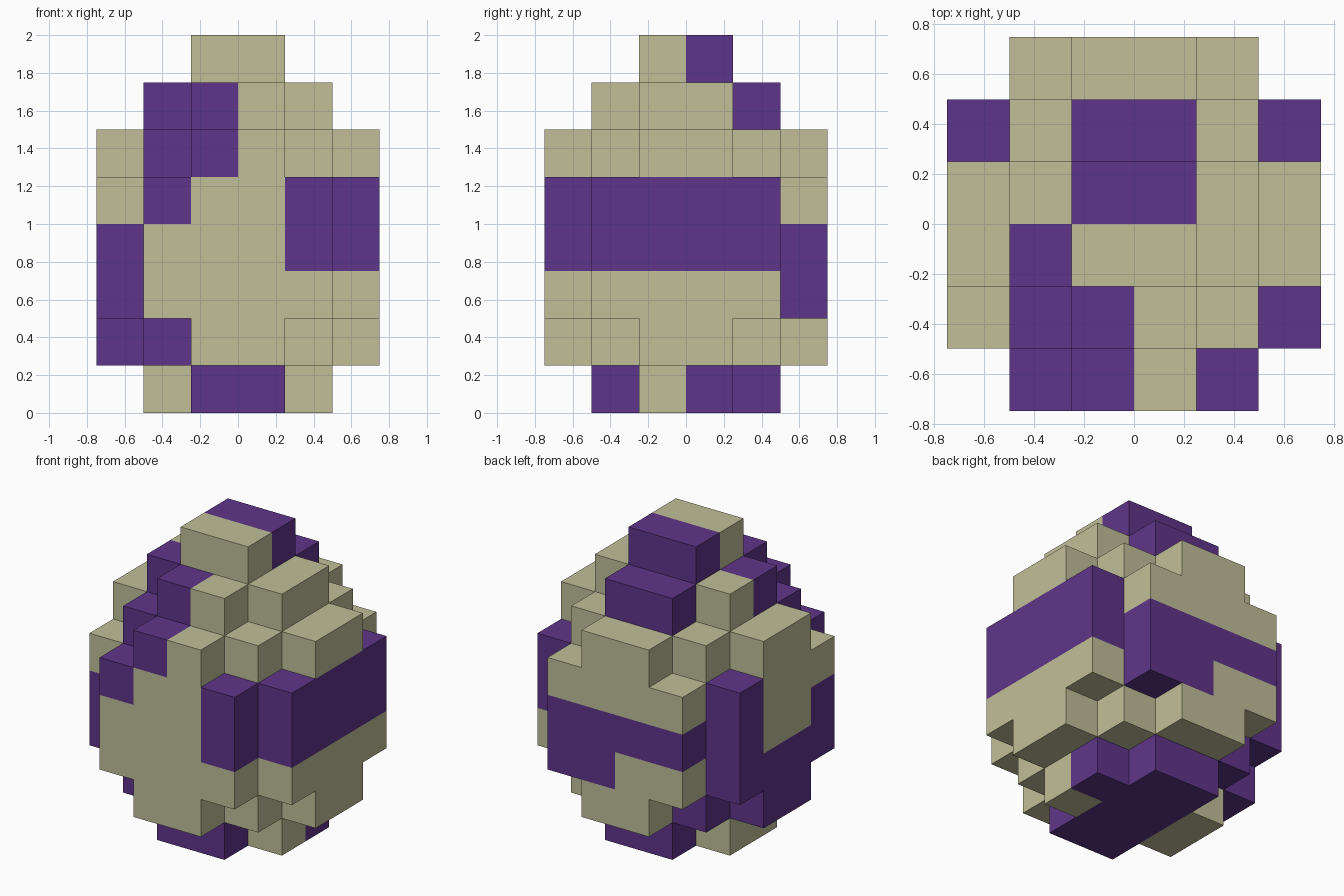
import bpy, bmesh
from mathutils import Vector

cube = bpy.data.objects.get("Cube")
if cube:
    bpy.data.objects.remove(cube, do_unlink=True)

STEP = 0.25  # edge length of one block

# Half width (in blocks) of each row of a layer, from its middle row outwards
SMALL, CAP, ROUND, WIDE = (1,), (2, 1), (3, 2, 1), (3, 3, 2)
LAYERS = [CAP, ROUND, WIDE, WIDE, WIDE, ROUND, CAP, SMALL]

# Purple patches as block ranges: x0, x1, y0, y1, z0, z1
PATCHES = [
    (-1, 1, 0, 2, 6, 8),      # crown
    (-2, 0, -2, 0, 6, 7),     # stepped stripe running down the front
    (-2, 0, -3, -1, 5, 6),
    (-2, -1, -3, -2, 4, 5),
    (1, 3, -3, 2, 3, 5),      # band around the +x side
    (-2, 2, 2, 3, 3, 4),      # band across the back
    (0, 2, 2, 3, 2, 3),
    (-3, -2, 1, 2, 2, 5),     # hook on the -x side
    (-3, -2, -2, -1, 3, 4),
    (-3, -2, -2, 2, 2, 3),
    (-3, -1, -2, 2, 1, 2),
    (-1, 1, -2, 2, 0, 1),     # base
    (1, 2, 0, 1, 0, 1),
]


def linear(c):
    c /= 255
    return c / 12.92 if c <= 0.04045 else ((c + 0.055) / 1.055) ** 2.4


def material(name, rgb):
    mat = bpy.data.materials.new(name)
    colour = (*[linear(c) for c in rgb], 1)
    mat.use_nodes = True
    bsdf = mat.node_tree.nodes["Principled BSDF"]
    bsdf.inputs["Base Color"].default_value = colour
    bsdf.inputs["Roughness"].default_value = 0.9
    mat.diffuse_color = colour
    return mat


def filled(x, y, z):
    """True where a block belongs to the egg."""
    if not 0 <= z < len(LAYERS):
        return False
    ring = y if y >= 0 else -y - 1
    rows = LAYERS[z]
    return ring < len(rows) and -rows[ring] <= x < rows[ring]


def is_purple(x, y, z):
    return any(a <= x < b and c <= y < d and e <= z < f
               for a, b, c, d, e, f in PATCHES)


# Outer block faces only, coloured by patch
bm = bmesh.new()
corners = {}


def corner(p):
    key = tuple(round(c) for c in p)
    if key not in corners:
        corners[key] = bm.verts.new(Vector(key) * STEP)
    return corners[key]


for z in range(8):
    for y in range(-3, 3):
        for x in range(-3, 3):
            if not filled(x, y, z):
                continue
            middle = Vector((x + 0.5, y + 0.5, z + 0.5))
            for axis in range(3):
                for sign in (-1, 1):
                    n = Vector((0, 0, 0))
                    n[axis] = sign
                    if filled(x + int(n.x), y + int(n.y), z + int(n.z)):
                        continue
                    u = Vector((0, 0, 0))
                    u[(axis + 1) % 3] = 0.5
                    v = n.cross(u)
                    c = middle + n * 0.5
                    face = bm.faces.new([corner(c - u - v), corner(c + u - v),
                                         corner(c + u + v), corner(c - u + v)])
                    face.material_index = int(is_purple(x, y, z))

# Merge flat neighbours of the same colour
bmesh.ops.dissolve_limit(bm, angle_limit=0.01, verts=bm.verts[:],
                         edges=bm.edges[:], delimit={'MATERIAL'})
bm.normal_update()

mesh = bpy.data.meshes.new("egg_shell")
bm.to_mesh(mesh)
bm.free()
mesh.materials.append(material("cream", (193, 191, 153)))
mesh.materials.append(material("purple", (95, 53, 138)))
egg = bpy.data.objects.new("egg_shell", mesh)
bpy.context.collection.objects.link(egg)
